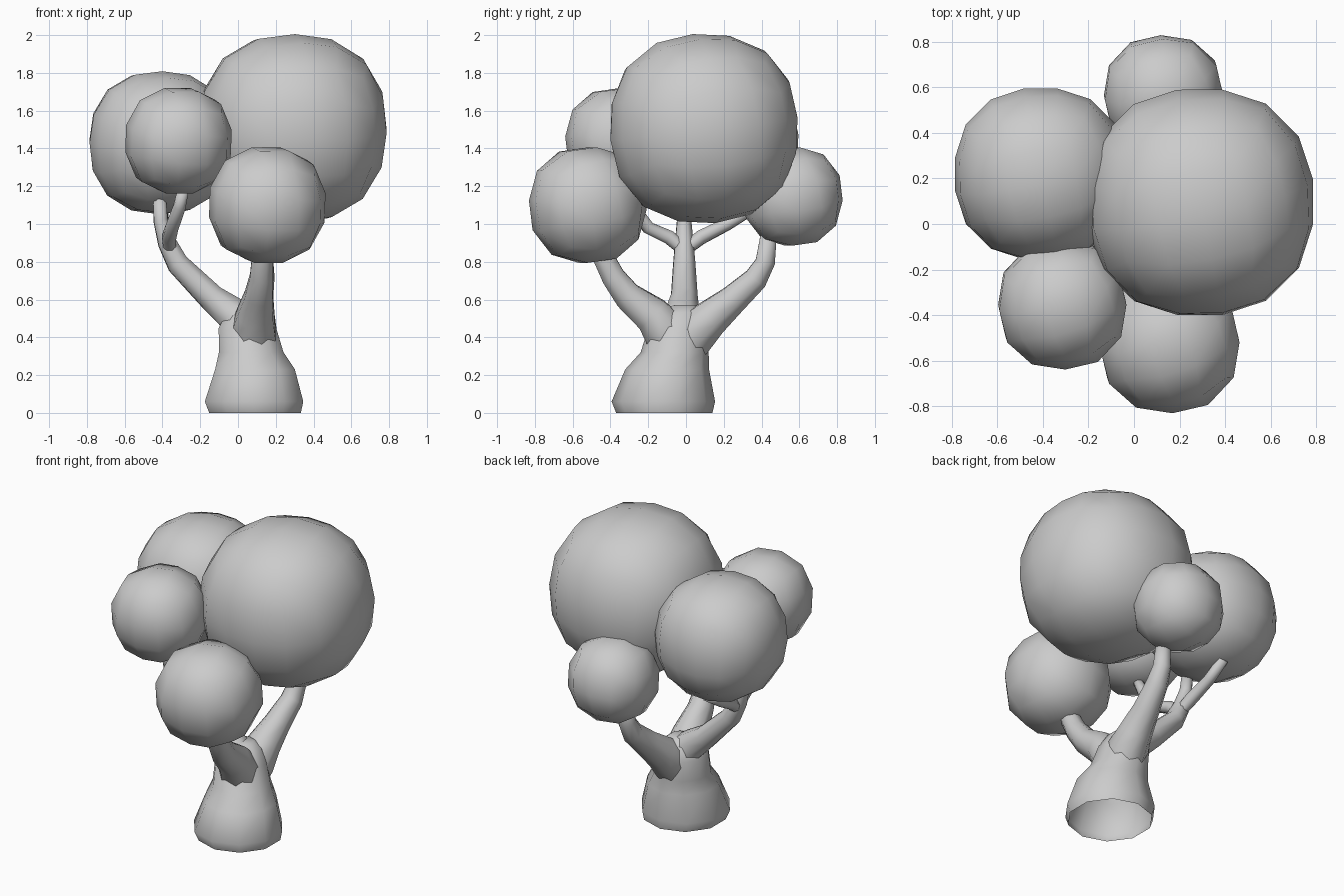
import bpy, bmesh, math
from mathutils import Vector, Matrix

if "Cube" in bpy.data.objects:
    bpy.data.objects.remove(bpy.data.objects["Cube"])


def finish(name, bm):
    bmesh.ops.recalc_face_normals(bm, faces=bm.faces)
    for f in bm.faces:
        f.smooth = True
    me = bpy.data.meshes.new(name)
    bm.to_mesh(me)
    bm.free()
    ob = bpy.data.objects.new(name, me)
    bpy.context.collection.objects.link(ob)
    return ob


def tube(name, path, sides, tangents=True):
    """Loft rings along (x, y, z, radius) points; the far end is capped."""
    bm = bmesh.new()
    pts = [Vector(p[:3]) for p in path]
    rings, old = [], Vector((0, 0, 1))
    rot = Matrix.Identity(3)
    for i, p in enumerate(pts):
        if tangents:
            t = (pts[min(i + 1, len(pts) - 1)] - pts[max(i - 1, 0)]).normalized()
            rot = old.rotation_difference(t).to_matrix() @ rot
            old = t
        r = path[i][3]
        ring = []
        for k in range(sides):
            a = 2 * math.pi * (k + 0.5) / sides
            ring.append(bm.verts.new(p + rot @ Vector((r * math.cos(a), r * math.sin(a), 0))))
        rings.append(ring)
    for a, b in zip(rings, rings[1:]):
        for k in range(sides):
            n = (k + 1) % sides
            bm.faces.new((a[k], a[n], b[n], b[k]))
    bm.faces.new(rings[-1])
    return finish(name, bm)


def foliage(name, centre, radius, cuts, turn, power=2.3):
    """Low-poly, slightly boxy ball made from a gridded cube."""
    bm = bmesh.new()
    bmesh.ops.create_cube(bm, size=2)
    bmesh.ops.subdivide_edges(bm, edges=bm.edges[:], cuts=cuts, use_grid_fill=True)
    rot = Matrix.Rotation(turn, 3, 'Z') @ Matrix.Rotation(turn * 0.6, 3, 'X')
    for v in bm.verts:
        # even angular spacing over each cube side
        d = rot @ Vector([math.tan(c * math.pi / 4) for c in v.co]).normalized()
        v.co = Vector(centre) + d * radius / sum(abs(c) ** power for c in d) ** (1 / power)
    return finish(name, bm)


# Flared trunk, open underneath
tube("trunk", [(.09, -.115, 0, .255), (.085, -.12, .06, .274), (.09, -.10, .23, .222),
               (.07, -.06, .32, .18), (.05, -.04, .45, .16),
               (.05, -.02, .53, .115), (.05, -.01, .57, .06)], 10, tangents=False)

# Main limbs, rooted inside the trunk
tube("front_branch", [(.07, -.05, .30, .10), (.08, -.10, .42, .13), (.092, -.18, .52, .105),
                      (.11, -.31, .62, .08), (.125, -.385, .72, .067),
                      (.13, -.44, .83, .06), (.14, -.46, .90, .055)], 8)
tube("back_branch", [(.07, -.04, .28, .10), (.085, .03, .41, .13), (.095, .13, .50, .105),
                     (.11, .25, .60, .082), (.13, .37, .71, .068), (.135, .42, .80, .056),
                     (.14, .44, .96, .045)], 8)
tube("left_branch", [(.07, -.05, .34, .10), (.03, -.03, .46, .125), (-.03, -.02, .525, .095),
                     (-.14, -.01, .61, .075), (-.32, -.01, .79, .062), (-.375, -.01, .90, .052),
                     (-.41, -.01, 1.02, .040), (-.415, .0, 1.14, .035)], 8)

# Twigs forking off the left limb
tube("front_twig", [(-.36, -.01, .86, .035), (-.365, -.09, .93, .04), (-.35, -.20, .98, .036),
                    (-.31, -.28, 1.09, .034), (-.29, -.31, 1.18, .03)], 8)
tube("back_twig", [(-.36, -.01, .86, .035), (-.385, .08, .93, .04), (-.40, .22, 1.0, .035),
                   (-.40, .35, 1.08, .032)], 8)

# Foliage balls
foliage("foliage_large", (.29, .095, 1.505), .502, 3, .2)
foliage("foliage_left", (-.41, .22, 1.43), .38, 3, .2)
foliage("foliage_front_left", (-.315, -.355, 1.44), .285, 2, .3)
foliage("foliage_front", (.155, -.52, 1.10), .312, 2, .3)
foliage("foliage_back", (.13, .565, 1.145), .265, 2, .3)
